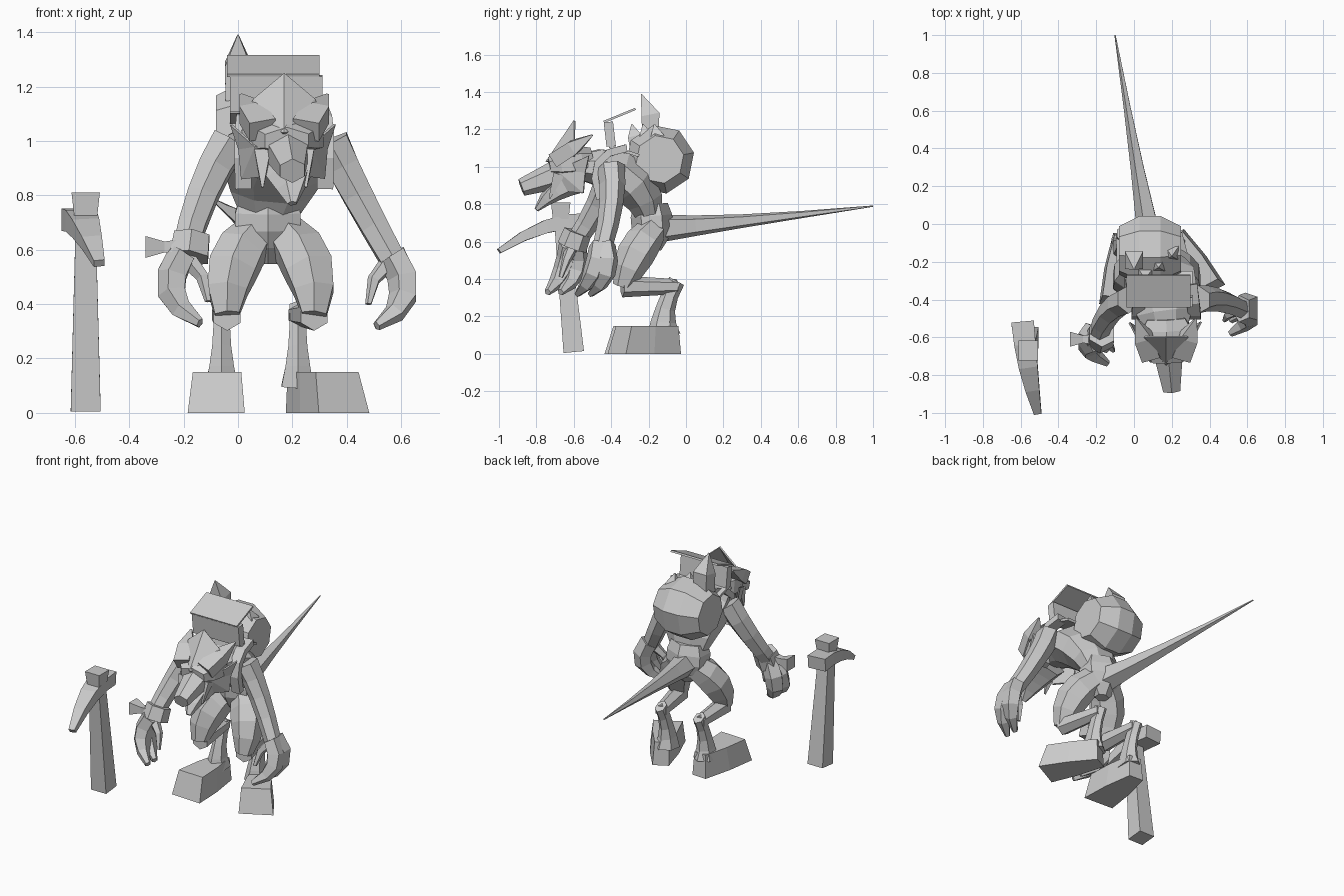
import bpy, bmesh, math
from mathutils import Vector

default_cube = bpy.data.objects.get("Cube")
if default_cube:
    bpy.data.objects.remove(default_cube, do_unlink=True)

grey = bpy.data.materials.new("plain_grey")
grey.use_nodes = True
grey.diffuse_color = (.6, .6, .6, 1)
grey.node_tree.nodes["Principled BSDF"].inputs["Base Color"].default_value = grey.diffuse_color


def finish(name, bm):
    bmesh.ops.recalc_face_normals(bm, faces=bm.faces)
    mesh = bpy.data.meshes.new(name)
    bm.to_mesh(mesh)
    bm.free()
    mesh.materials.append(grey)
    part = bpy.data.objects.new(name, mesh)
    bpy.context.scene.collection.objects.link(part)
    return part


def limb(name, begin, end, via=None, start=.05, finish_width=.05, bulge=0,
         flat=1, height=None, sides=6, steps=4, across=(1, 0, 0)):
    """Faceted tube on an arc from begin through via to end, with tapering half width."""
    begin, end = Vector(begin), Vector(end)
    middle = (begin + end) / 2
    control = 2 * Vector(via) - middle if via else middle
    bm = bmesh.new()
    rows = []
    for step in range(steps + 1):
        t = step / steps
        point = begin * (1 - t) ** 2 + control * 2 * t * (1 - t) + end * t ** 2
        along = ((control - begin) * (1 - t) + (end - control) * t).normalized()
        side = Vector(across)
        side = (side - along * along.dot(side)).normalized()
        up = along.cross(side)
        width = start + (finish_width - start) * t + bulge * math.sin(math.pi * t)
        depth = height or width * flat
        corner = 1 / math.cos(math.pi / sides)
        row = []
        for index in range(sides):
            angle = 2 * math.pi * (index + .5) / sides
            offset = side * math.cos(angle) * width + up * math.sin(angle) * depth
            row.append(bm.verts.new(point + offset * corner))
        rows.append(row)
    for low, high in zip(rows, rows[1:]):
        for index in range(sides):
            after = (index + 1) % sides
            bm.faces.new((low[index], low[after], high[after], high[index]))
    bm.faces.new(rows[0])
    bm.faces.new(rows[-1])
    return finish(name, bm)


def fan(name, tip, rim):
    """Thin plate fanned from one point."""
    bm = bmesh.new()
    hub = bm.verts.new(tip)
    edge = [bm.verts.new(point) for point in rim]
    for first, second in zip(edge, edge[1:]):
        bm.faces.new((hub, first, second))
    plate = finish(name, bm)
    plate.modifiers.new("thickness", "SOLIDIFY").thickness = .01


# Body
limb("hips", (.11, -.17, .55), (.11, -.19, .8), start=.04, finish_width=.1, bulge=.05, flat=.8)
limb("chest", (.11, -.18, .7), (.18, -.6, 1), via=(.14, -.32, .94),
     start=.09, finish_width=.09, bulge=.1, flat=.65, sides=8, steps=5)
limb("tail", (.1, -.15, .67), (-.1, 1, .79), via=(.02, .3, .71),
     start=.065, finish_width=.003, bulge=-.003, sides=5)

# Folded legs with wide feet, the left one turned out
for side, sign, hock_out, toe_out, toe_y in (("left", 1, .1, .27, -.37), ("right", -1, .18, .2, -.43)):
    def leg_point(out, y, z):
        return Vector((.12 + sign * out, y, z))

    knee = leg_point(.16, -.34, .36)
    hock = leg_point(hock_out, -.05, .36)
    ankle = leg_point(hock_out, -.12, .1)
    limb(side + "_thigh", leg_point(.05, -.18, .66), knee, via=leg_point(.14, -.27, .53),
         start=.07, finish_width=.045, bulge=.03)
    limb(side + "_shin", knee, hock, start=.05, finish_width=.035, steps=2)
    limb(side + "_hock", hock + Vector((0, 0, .03)), ankle, via=leg_point(hock_out, -.11, .24),
         start=.03, finish_width=.06, bulge=-.01, flat=1.3)
    foot = limb(side + "_foot", leg_point(hock_out, -.05, .075), leg_point(toe_out, toe_y, .075),
                start=.05, finish_width=.105, bulge=.01, height=.075, sides=4, steps=2)
    # Draw the upper edge of the foot in towards the ankle
    for vertex in foot.data.vertices:
        if vertex.co.z > .1:
            vertex.co.x += (ankle.x - vertex.co.x) * .15
            vertex.co.y += (ankle.y - vertex.co.y) * .15

# Long arms with hooked hands
arms = {
    "left": (1, (.34, -.4, 1), (.44, -.4, .8), (.57, -.45, .56)),
    "right": (-1, (-.03, -.4, 1), (-.13, -.47, .8), (-.2, -.61, .57)),
}
for side, (sign, shoulder, elbow, wrist) in arms.items():
    def hand_point(inward, y, z):
        return Vector(wrist) + Vector((-sign * inward, y, z))

    limb(side + "_arm", shoulder, wrist, via=elbow, start=.065, finish_width=.045)
    for number, spread in enumerate((-.03, .04)):
        limb(f"{side}_finger_{number + 1}", hand_point(0, spread / 2, .02),
             hand_point(.06, spread - .1, -.24), via=hand_point(-.04, spread - .02, -.13),
             start=.045, finish_width=.015, bulge=.015, sides=5)
    limb(side + "_thumb", hand_point(.01, 0, 0), hand_point(.09, -.06, -.16),
         via=hand_point(.07, -.03, -.07), start=.03, finish_width=.01, sides=5, steps=2)

# Bracelet with flared stud
limb("bracelet", (-.17, -.58, .65), (-.18, -.61, .57), start=.065, finish_width=.07, steps=1)
limb("bracelet_stud", (-.2, -.61, .61), (-.34, -.61, .61), start=.03, finish_width=.04,
     bulge=-.015, sides=4, steps=2, across=(0, 1, 0))

# Head
limb("skull", (.17, -.5, 1.04), (.18, -.73, 1), start=.1, finish_width=.08, bulge=.05, flat=.55)
limb("snout", (.18, -.66, .97), (.2, -.88, .89), start=.08, finish_width=.045, flat=.9, steps=2)
limb("jaw", (.18, -.58, .94), (.2, -.8, .77), via=(.19, -.7, .87),
     start=.1, finish_width=.015, bulge=.01, flat=.7, sides=5)
arc = [math.pi * step / 4 for step in range(5)]
fan("brow_crest", (.17, -.75, 1.03),
    [(.17 - .16 * math.cos(a), -.6, 1.06 + .19 * math.sin(a) ** 2) for a in arc])
for side, sign in (("left", 1), ("right", -1)):
    def head_point(out, y, z):
        return Vector((.17 + sign * out, y, z))

    limb(side + "_ear", head_point(.08, -.7, 1.04), head_point(.16, -.5, 1.17),
         start=.05, finish_width=.005, bulge=.02, flat=.8, sides=4, steps=2)
    fan(side + "_cheek_frill", head_point(.1, -.69, .98),
        [head_point(.19, -.52, 1.06), head_point(.16, -.54, .97),
         head_point(.15, -.55, .86), head_point(.08, -.66, .87)])
    limb(side + "_tusk", head_point(.08, -.68, .96), head_point(.08, -.73, .83),
         start=.03, finish_width=.004, sides=4, steps=2)
    limb(side + "_strap", head_point(.13, -.32, 1.1), head_point(.15, -.46, .83),
         via=head_point(.15, -.47, 1.02), start=.035, finish_width=.03, height=.02, sides=4)

# Backpack: barrel lying across the back
limb("backpack", (-.08, -.14, 1.04), (.25, -.14, 1.04), start=.12, finish_width=.12,
     bulge=.06, sides=8, steps=3, across=(0, 1, -.2))

# Open lid in front of the pack
lid = dict(start=.17, finish_width=.17, sides=4, steps=1)
limb("lid_front", (.14, -.4, 1.11), (.14, -.415, 1.24), height=.025, **lid)
limb("lid_top", (.13, -.44, 1.24), (.13, -.27, 1.31), height=.006, **lid)
limb("lid_base", (.14, -.41, 1.11), (.14, -.25, 1.06), height=.008, **lid)

# Shards poking out of the pack
limb("tall_shard", (0, -.19, 1.14), (0, -.24, 1.39), via=(0, -.19, 1.28),
     start=.045, finish_width=.002, bulge=.025, sides=4, steps=2)
for number in range(3):
    x, y = .06 + .07 * number, -.26 + .06 * number
    limb(f"small_shard_{number + 1}", (x, y, 1.1), (x, y - .03, 1.23),
         start=.04, finish_width=.002, bulge=.015, sides=4, steps=2)

# Pickaxe standing at the right side
limb("pick_handle", (-.56, -.6, .01), (-.56, -.67, .73), start=.055, finish_width=.036, sides=4, steps=1)
limb("pick_handle_top", (-.56, -.67, .72), (-.56, -.67, .81), start=.042, finish_width=.052, sides=4, steps=1)
limb("pick_head", (-.59, -.52, .71), (-.51, -1, .55), via=(-.56, -.75, .68),
     start=.06, finish_width=.02, bulge=.01, flat=.7, sides=4)
